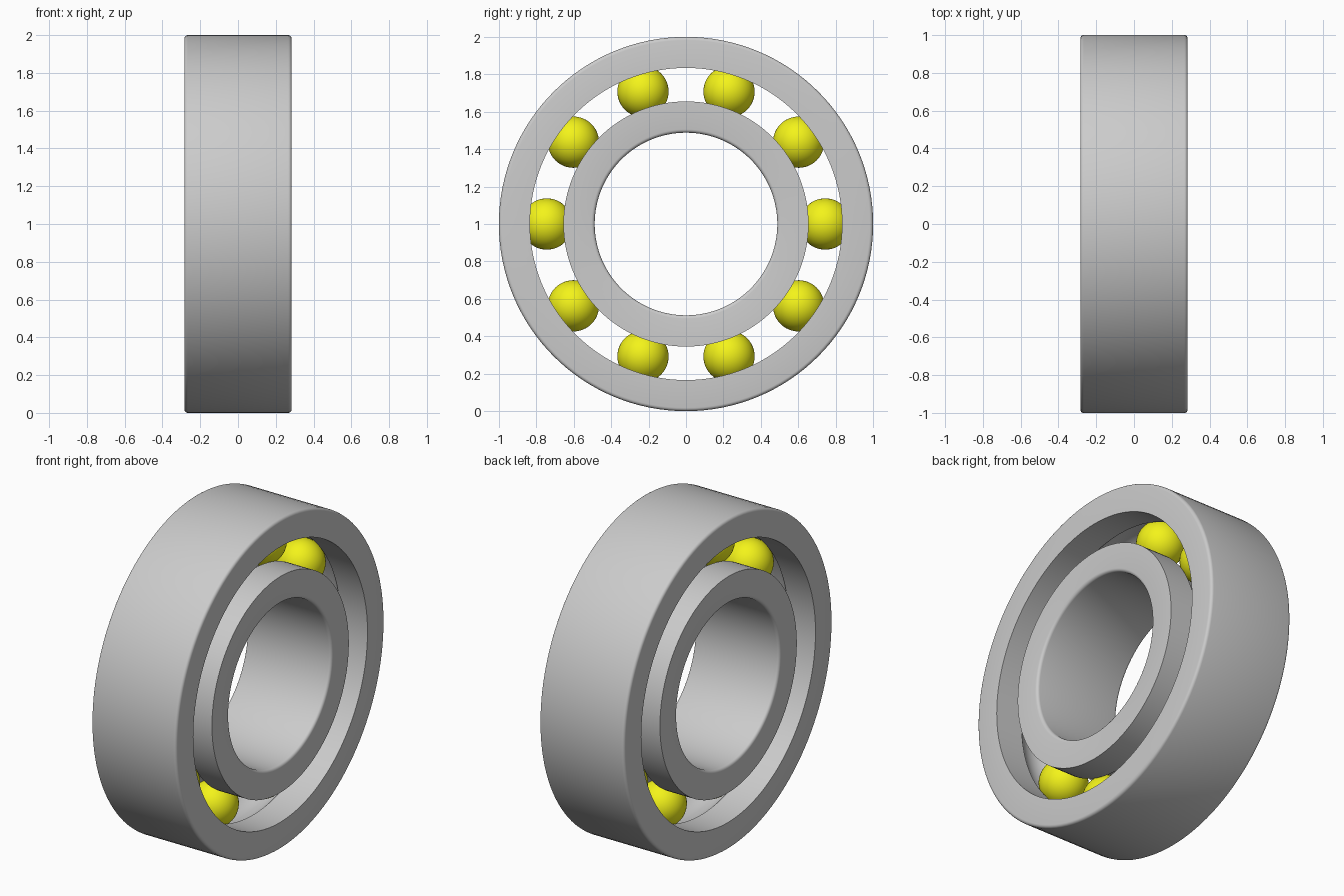
import bpy, bmesh, math

if "Cube" in bpy.data.objects:
    bpy.data.objects.remove(bpy.data.objects["Cube"])

HALF_W = 0.284      # half width along x
PITCH = 0.744       # radius of the ball circle
BALL_R = 0.137
GROOVE_R = 0.139
CENTRE_Z = 1.0
SEGMENTS = 128


def arc(cx, cr, radius, a0, a1, n):
    """Points (x, r) along an arc, angles in degrees."""
    return [(cx + radius * math.cos(math.radians(a0 + (a1 - a0) * i / n)),
             cr + radius * math.sin(math.radians(a0 + (a1 - a0) * i / n)))
            for i in range(n + 1)]


def race_profile(plain_r, race_r, fillet=0.018):
    """Closed ring section: rounded plain side, ball groove on the race side."""
    s = 1 if plain_r > race_r else -1
    cr = plain_r - s * fillet
    cx = HALF_W - fillet
    pts = arc(cx, cr, fillet, 0, 90 * s, 4)
    pts += arc(-cx, cr, fillet, 90 * s, 180 * s, 4)
    pts.append((-HALF_W, race_r))
    a = math.degrees(math.asin(abs(race_r - PITCH) / GROOVE_R))
    pts += arc(0, PITCH, GROOVE_R, s * (180 - a), s * a, 16)
    pts.append((HALF_W, race_r))
    return pts


def lathe(name, profile):
    """Revolve a closed (x, r) profile around the x axis."""
    bm = bmesh.new()
    rings = []
    for i in range(SEGMENTS):
        t = 2 * math.pi * i / SEGMENTS
        rings.append([bm.verts.new((x, r * math.cos(t), r * math.sin(t)))
                      for x, r in profile])
    n = len(profile)
    for i in range(SEGMENTS):
        a, b = rings[i], rings[(i + 1) % SEGMENTS]
        for j in range(n):
            k = (j + 1) % n
            bm.faces.new((a[j], a[k], b[k], b[j]))
    bmesh.ops.recalc_face_normals(bm, faces=bm.faces)
    return finish(name, bm, (0, 0, CENTRE_Z))


def finish(name, bm, location):
    mesh = bpy.data.meshes.new(name)
    bm.to_mesh(mesh)
    bm.free()
    obj = bpy.data.objects.new(name, mesh)
    obj.location = location
    bpy.context.collection.objects.link(obj)
    bpy.ops.object.select_all(action='DESELECT')
    obj.select_set(True)
    bpy.context.view_layer.objects.active = obj
    bpy.ops.object.shade_smooth_by_angle(angle=math.radians(30))
    return obj


# Outer and inner races
lathe("outer_race", race_profile(1.0, 0.834))
lathe("inner_race", race_profile(0.488, 0.655))

# Ten yellow balls sharing one mesh
yellow = bpy.data.materials.new("ball_yellow")
yellow.diffuse_color = (0.9, 0.9, 0.01, 1)
yellow.use_nodes = True
yellow.node_tree.nodes["Principled BSDF"].inputs["Base Color"].default_value = yellow.diffuse_color
bm = bmesh.new()
bmesh.ops.create_uvsphere(bm, u_segments=48, v_segments=24, radius=BALL_R)
first = finish("ball_1", bm, (0, PITCH, CENTRE_Z))
first.data.materials.append(yellow)
for i in range(1, 10):
    t = 2 * math.pi * i / 10
    ball = bpy.data.objects.new(f"ball_{i + 1}", first.data)
    ball.location = (0, PITCH * math.cos(t), CENTRE_Z + PITCH * math.sin(t))
    bpy.context.collection.objects.link(ball)
